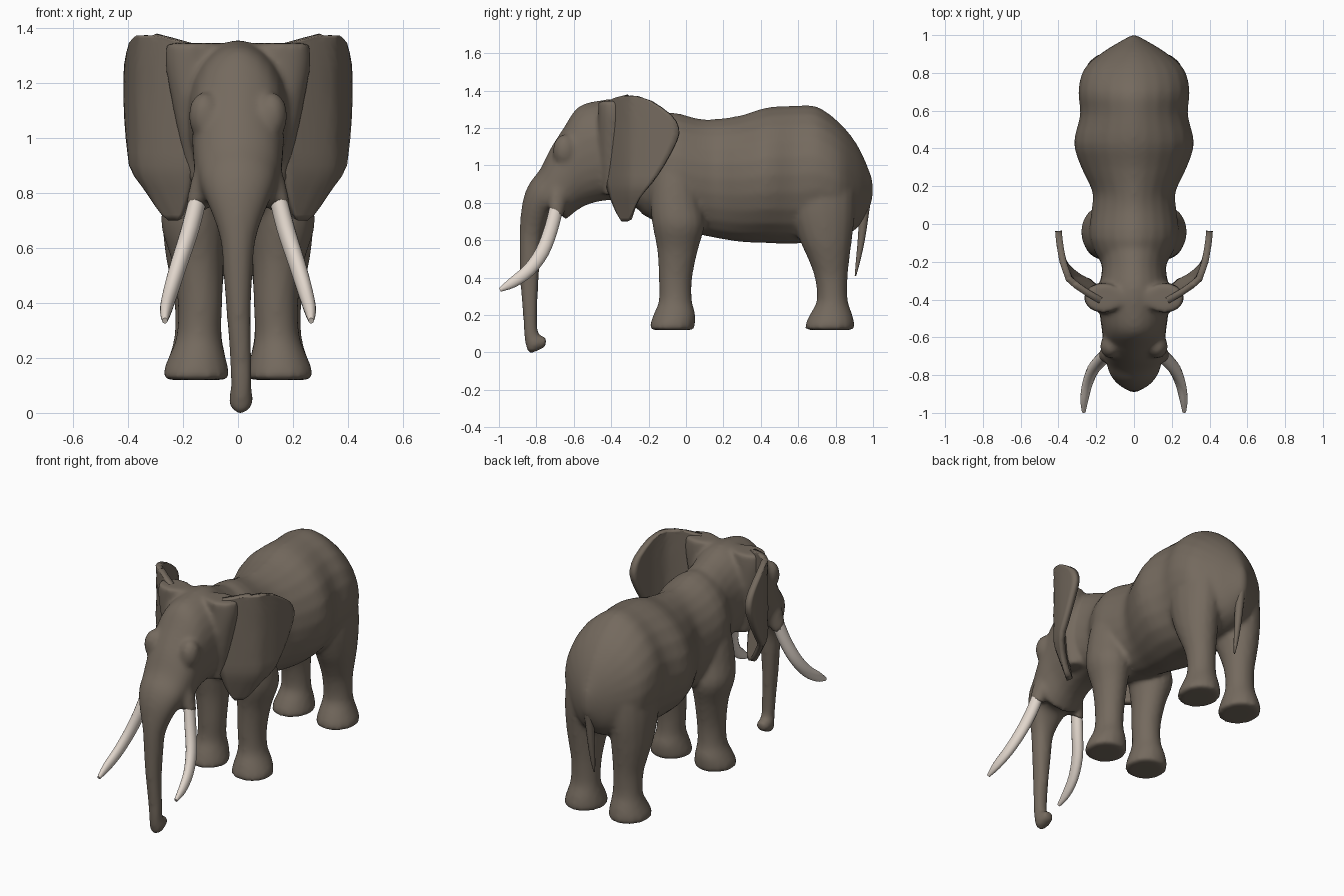
import bpy, bmesh, math
from mathutils import Vector

cube = bpy.data.objects.get("Cube")
if cube:
    bpy.data.objects.remove(cube, do_unlink=True)


def material(name, rgb):
    m = bpy.data.materials.new(name)
    m.use_nodes = True
    m.diffuse_color = (*rgb, 1)
    m.node_tree.nodes["Principled BSDF"].inputs["Base Color"].default_value = (*rgb, 1)
    return m


HIDE = material("brown_hide", (0.175, 0.143, 0.112))
IVORY = material("ivory", (0.75, 0.67, 0.60))


def spline(rows, steps):
    """Catmull-Rom interpolation of equal-length tuples."""
    out = []
    for i in range(len(rows) - 1):
        a, b, c, d = (rows[max(0, min(len(rows) - 1, i + k))] for k in (-1, 0, 1, 2))
        for s in range(steps):
            t = s / steps
            out.append([q + t / 2 * (r - p + t * (2 * p - 5 * q + 4 * r - u + t * (3 * (q - r) + u - p)))
                        for p, q, r, u in zip(a, b, c, d)])
    return out + [list(rows[-1])]


def loft(bm, rings, sides=20, power=1.0, peak=1.0, mirror=1):
    """Rings are (y, z of one edge, y, z of the other edge, half width, centre x).
    Power squares the section off, peak narrows its first edge to a ridge."""
    def curve(v, p):
        return math.copysign(abs(v) ** p, v)
    loops = []
    for y0, z0, y1, z1, w, xc in spline(rings, 3):
        mid, half = Vector((y0 + y1, z0 + z1)) / 2, Vector((y0 - y1, z0 - z1)) / 2
        loop = []
        for k in range(sides):
            c, s = math.cos(math.tau * k / sides), math.sin(math.tau * k / sides)
            p = mid + half * curve(s, power)
            x = xc + w * curve(c, peak if s > 0 else power)
            loop.append(bm.verts.new((mirror * x, p.x, p.y)))
        loops.append(loop)
    for lo, hi in zip(loops, loops[1:]):
        for k in range(sides):
            n = (k + 1) % sides
            bm.faces.new((lo[k], lo[n], hi[n], hi[k]))
    bm.faces.new(loops[0])
    bm.faces.new(loops[-1])


def finish(name, bm, mat):
    bmesh.ops.recalc_face_normals(bm, faces=bm.faces)
    mesh = bpy.data.meshes.new(name)
    bm.to_mesh(mesh)
    bm.free()
    mesh.materials.append(mat)
    mesh.shade_smooth()
    obj = bpy.data.objects.new(name, mesh)
    bpy.context.collection.objects.link(obj)
    return obj


def add_mirror(obj):
    obj.modifiers.new("Mirror", 'MIRROR')


# Body: torso, head with trunk, and legs blended into one skin
skin = bmesh.new()
torso = [(y, top, y, low, w, 0) for y, top, low, w in (
    (-.24, 1.26, .74, .155), (-.08, 1.285, .66, .235), (.07, 1.25, .63, .225),
    (.17, 1.25, .61, .22), (.3, 1.27, .59, .28), (.43, 1.31, .585, .318),
    (.58, 1.32, .58, .285), (.7, 1.315, .6, .295), (.82, 1.23, .61, .265),
    (.91, 1.12, .66, .165), (.965, 1.01, .74, .075), (1.0, .92, .82, .012))]
loft(skin, torso, 24, peak=1.2)

head = [(-.1, 1.27, -.12, .68, .19, 0), (-.22, 1.31, -.25, .76, .17, 0),
        (-.34, 1.355, -.34, .81, .185, 0), (-.48, 1.345, -.45, .81, .183, 0),
        (-.58, 1.31, -.55, .78, .17, 0), (-.655, 1.2, -.62, .73, .165, 0),
        (-.725, 1.09, -.645, .71, .158, 0), (-.78, .98, -.67, .74, .148, 0),
        (-.84, .9, -.7, .745, .135, 0), (-.875, .8, -.735, .72, .108, 0)]
trunk = [(-.89, .65, -.77, .62, .065, 0), (-.89, .5, -.78, .5, .053, 0),
         (-.885, .35, -.79, .35, .044, .003), (-.872, .2, -.795, .2, .04, .01),
         (-.867, .1, -.79, .1, .038, .012), (-.845, .0, -.77, .09, .044, .01),
         (-.79, .01, -.755, .085, .038, .01), (-.75, .03, -.745, .085, .03, .01)]
loft(skin, head + trunk, 24, .88, 1.1)

front_leg = [(y0, z, y1, z, w, x) for z, y0, y1, w, x in (
    (.12, -.197, .045, .12, .152), (.16, -.19, .05, .118, .152), (.21, -.172, .05, .102, .148),
    (.28, -.145, .032, .082, .142), (.4, -.146, .034, .082, .138), (.55, -.155, .065, .095, .146),
    (.68, -.18, .1, .12, .16), (.8, -.19, .08, .115, .153), (.95, -.18, .06, .1, .14),
    (1.12, -.15, .03, .07, .12))]
rear_leg = [(y0, z, y1, z, w, x) for z, y0, y1, w, x in (
    (.12, .635, .9, .12, .152), (.16, .64, .9, .117, .152), (.21, .665, .888, .102, .148),
    (.28, .7, .865, .087, .145), (.4, .688, .865, .087, .145), (.5, .652, .875, .1, .15),
    (.6, .607, .888, .115, .153), (.75, .56, .905, .128, .15), (.9, .56, .9, .12, .145),
    (1.08, .6, .86, .09, .135))]
tusk_socket = [(-.72, .98, -.6, .9, .05, .09), (-.735, .86, -.635, .8, .05, .125),
               (-.735, .77, -.655, .72, .042, .15)]
ear_root = [(-.47, 1.345, -.315, 1.345, .1, .16), (-.47, 1.27, -.31, 1.27, .1, .165),
            (-.47, 1.15, -.31, 1.15, .085, .16), (-.46, 1.0, -.32, 1.0, .07, .145),
            (-.44, .84, -.33, .84, .05, .13)]
for side in (1, -1):
    for part in (front_leg, rear_leg, tusk_socket, ear_root):
        loft(skin, part, 16, mirror=side)
    # Brow bulges
    brow = bmesh.ops.create_uvsphere(skin, u_segments=16, v_segments=10, radius=.065)["verts"]
    for v in brow:
        v.co = Vector((v.co.x * .9 + side * .122, v.co.y - .648, v.co.z * 1.35 + 1.08))

body = finish("body", skin, HIDE)
remesh = body.modifiers.new("Blend", 'REMESH')
remesh.mode = 'VOXEL'
remesh.voxel_size = .013
remesh.use_smooth_shade = True
soften = body.modifiers.new("Soften", 'SMOOTH')
soften.factor = .5
soften.iterations = 10

# Ears: cupped sheets, rows are (z, front y, rear y)
ear_rows = spline([(1.372, -.34, -.27), (1.345, -.42, -.19), (1.27, -.45, -.08),
                   (1.2, -.46, -.04), (1.13, -.46, -.05), (1.0, -.45, -.12), (.9, -.43, -.19),
                   (.82, -.405, -.25), (.75, -.375, -.285), (.7, -.345, -.315)], 2)
flare = [(-.47, .1), (-.42, .185), (-.38, .255), (-.34, .315), (-.3, .36),
         (-.2, .395), (-.1, .412), (-.03, .418)]


def ear_x(y, z):
    for (a, xa), (b, xb) in zip(flare, flare[1:]):
        if y <= b:
            break
    return xa + (xb - xa) * (y - a) / (b - a) - .09 * max(0, min(1, (.88 - z) / .18))


bm = bmesh.new()
columns = 12
grid = []
for z, y0, y1 in ear_rows:
    ys = [y0 + (y1 - y0) * k / columns for k in range(columns + 1)]
    grid.append([bm.verts.new((ear_x(y, z), y, z)) for y in ys])
for up, down in zip(grid, grid[1:]):
    for k in range(columns):
        bm.faces.new((up[k], up[k + 1], down[k + 1], down[k]))
ears = finish("ears", bm, HIDE)
if ears.data.polygons[0].normal.x < 0:
    ears.data.flip_normals()
thick = ears.modifiers.new("Thickness", 'SOLIDIFY')
thick.thickness = .035
thick.offset = -1
add_mirror(ears)

# Tusks
bm = bmesh.new()
loft(bm, [(-.725, .8, -.655, .77, .033, .145), (-.755, .68, -.685, .65, .034, .175),
          (-.8, .56, -.735, .52, .032, .215), (-.865, .465, -.815, .415, .028, .245),
          (-.94, .4, -.91, .35, .022, .262), (-1.0, .345, -.99, .325, .01, .266)], 14)
tusks = finish("tusks", bm, IVORY)
add_mirror(tusks)

# Tail
bm = bmesh.new()
loft(bm, [(.965, .96, .9, .94, .02, 0), (.995, .87, .93, .85, .03, 0), (.98, .75, .925, .75, .026, 0),
          (.957, .6, .917, .6, .02, 0), (.93, .48, .907, .48, .014, 0), (.91, .41, .902, .41, .004, 0)], 10)
tail = finish("tail", bm, HIDE)

# Keep creases on the ear rims and end caps
for obj in (ears, tusks, tail):
    bpy.ops.object.select_all(action='DESELECT')
    obj.select_set(True)
    bpy.context.view_layer.objects.active = obj
    bpy.ops.object.shade_smooth_by_angle(angle=math.radians(50))
